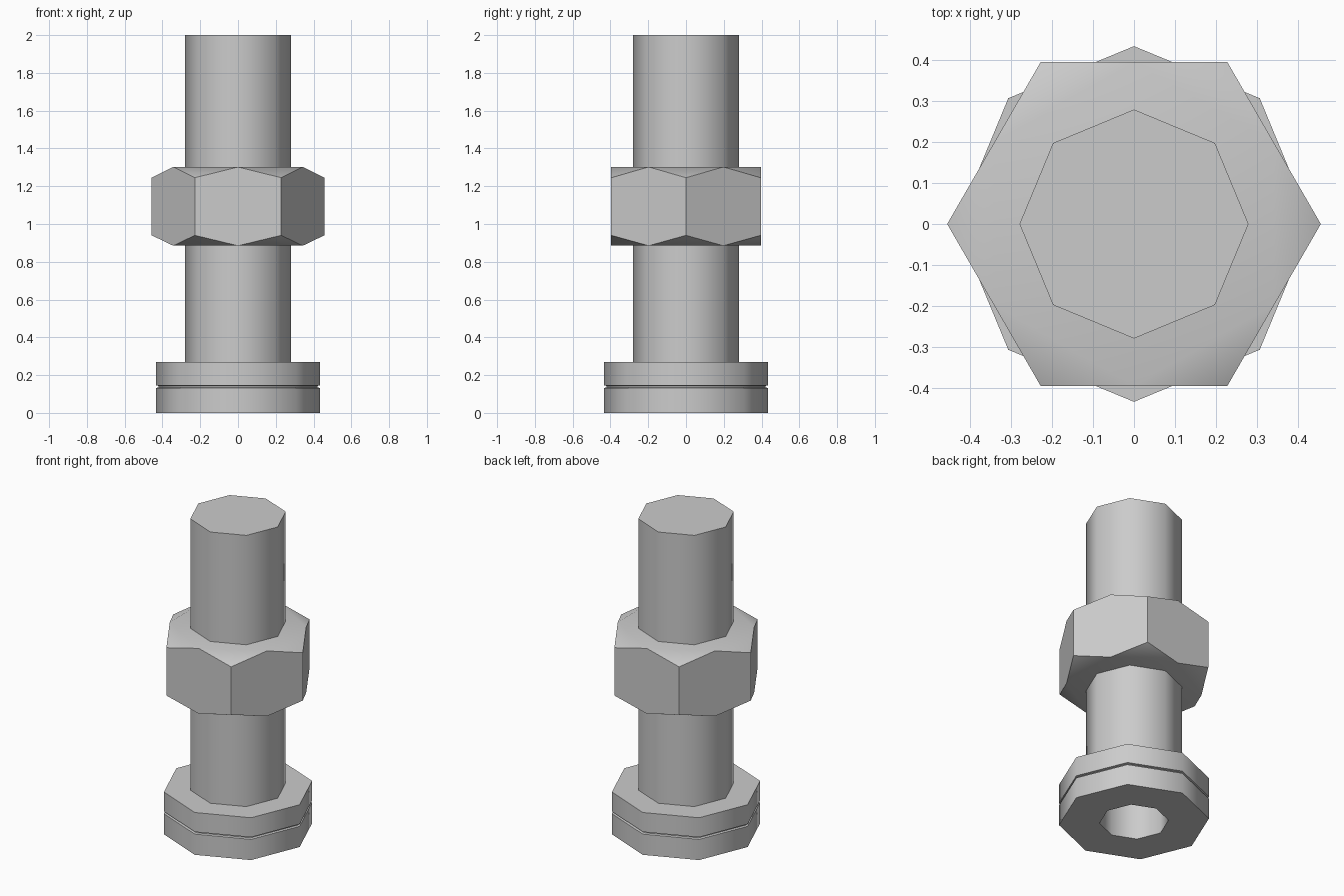
import bpy, bmesh, math

cube = bpy.data.objects.get("Cube")
if cube:
    bpy.data.objects.remove(cube, do_unlink=True)

steel = bpy.data.materials.new("steel grey")
steel.use_nodes = True
GREY = (0.6, 0.6, 0.6, 1)
steel.diffuse_color = GREY
steel.node_tree.nodes["Principled BSDF"].inputs["Base Color"].default_value = GREY


def finish(name, bm, angle=50):
    bmesh.ops.recalc_face_normals(bm, faces=bm.faces)
    mesh = bpy.data.meshes.new(name)
    bm.to_mesh(mesh)
    bm.free()
    mesh.materials.append(steel)
    obj = bpy.data.objects.new(name, mesh)
    bpy.context.collection.objects.link(obj)
    bpy.ops.object.select_all(action='DESELECT')
    obj.select_set(True)
    bpy.context.view_layer.objects.active = obj
    bpy.ops.object.shade_smooth_by_angle(angle=math.radians(angle))


def ring(bm, radius, z, sides, turn=0.0):
    return [bm.verts.new((radius * math.cos(turn + math.tau * i / sides),
                          radius * math.sin(turn + math.tau * i / sides), z))
            for i in range(sides)]


def lathe(name, profile, sides=8, closed=False):
    bm = bmesh.new()
    rings = [ring(bm, r, z, sides) for r, z in profile]
    pairs = list(zip(rings, rings[1:]))
    if closed:
        pairs.append((rings[-1], rings[0]))
    else:
        bm.faces.new(rings[0])
        bm.faces.new(rings[-1])
    for a, b in pairs:
        for i in range(sides):
            j = (i + 1) % sides
            bm.faces.new((a[i], a[j], b[j], b[i]))
    finish(name, bm)


# Grooved foot with an open socket underneath
lathe("foot", [(0.2, 0), (0.435, 0), (0.435, 0.132), (0.42, 0.135),
               (0.42, 0.143), (0.435, 0.146), (0.435, 0.27), (0.2, 0.27)], closed=True)

# Eight-sided shaft
lathe("shaft", [(0.28, 0.27), (0.28, 2.0)])

# Hexagonal nut: low corners and raised side middles give the chamfered ends
bm = bmesh.new()
for z_corner, z_end in ((0.94, 0.885), (1.245, 1.302)):
    ring(bm, 0.457, z_corner, 6)
    ring(bm, 0.457 * math.cos(math.pi / 6), z_end, 6, math.pi / 6)
bmesh.ops.convex_hull(bm, input=bm.verts)
bmesh.ops.dissolve_limit(bm, angle_limit=math.radians(1), verts=bm.verts, edges=bm.edges)
finish("hex_nut", bm)
